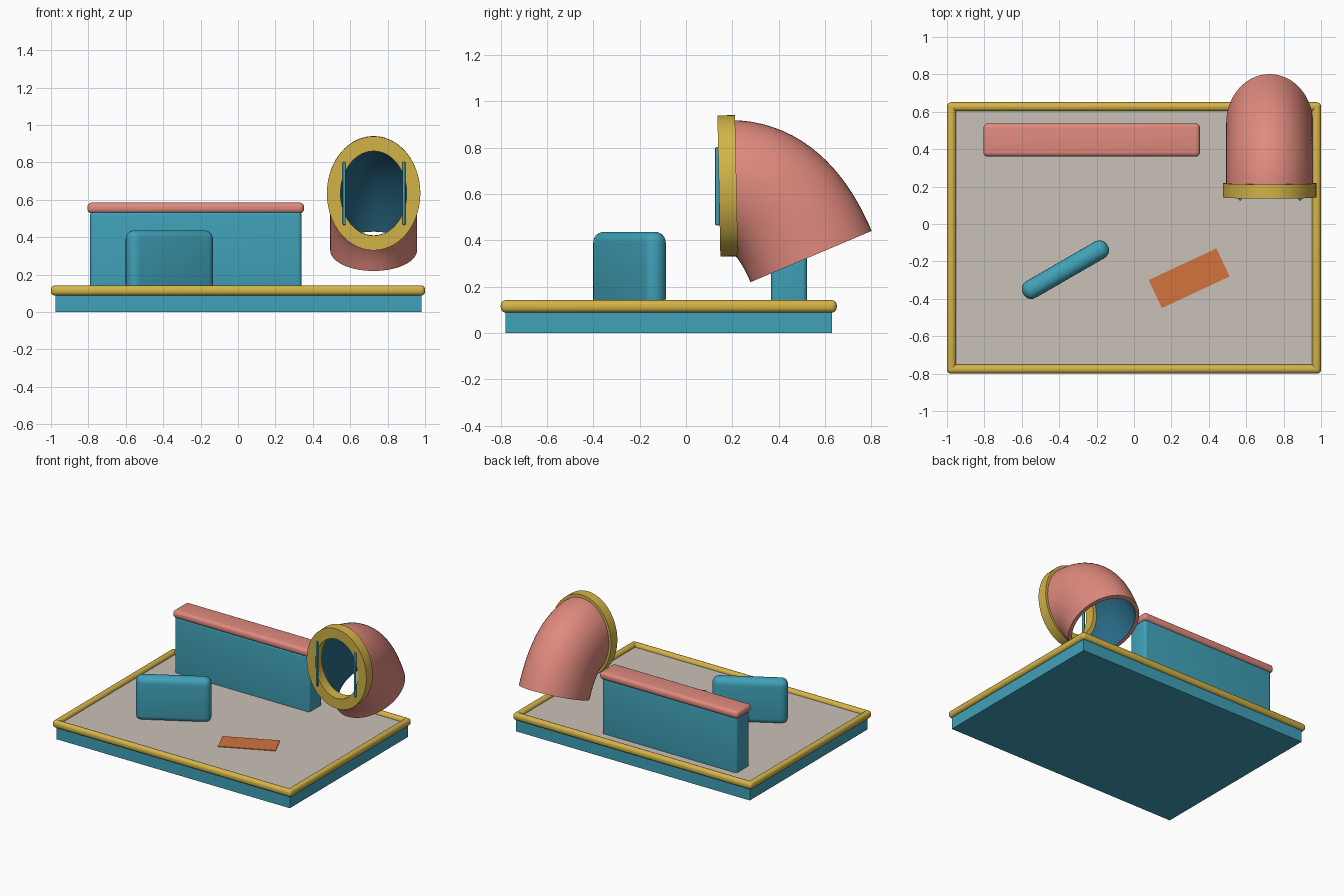
import bpy, bmesh, math
from mathutils import Vector

if "Cube" in bpy.data.objects:
    bpy.data.objects.remove(bpy.data.objects["Cube"])


def material(name, rgb):
    lin = [((c / 255 + 0.055) / 1.055) ** 2.4 for c in rgb]
    m = bpy.data.materials.new(name)
    m.diffuse_color = (*lin, 1)
    m.use_nodes = True
    m.node_tree.nodes["Principled BSDF"].inputs["Base Color"].default_value = m.diffuse_color
    return m


teal = material("teal", (64, 161, 184))
pink = material("coral pink", (224, 138, 126))
gold = material("mustard", (212, 180, 72))
stone = material("warm grey", (202, 193, 183))
orange = material("orange", (212, 116, 62))
deep = material("deep blue", (42, 108, 137))


def finish(name, bm, mats, smooth=True):
    bmesh.ops.recalc_face_normals(bm, faces=bm.faces)
    me = bpy.data.meshes.new(name)
    bm.to_mesh(me)
    bm.free()
    ob = bpy.data.objects.new(name, me)
    bpy.context.collection.objects.link(ob)
    for m in mats:
        me.materials.append(m)
    if smooth:
        bpy.ops.object.select_all(action='DESELECT')
        ob.select_set(True)
        bpy.context.view_layer.objects.active = ob
        bpy.ops.object.shade_smooth_by_angle(angle=math.radians(35))
    return ob


def box(name, lo, hi, mat, bevel=0, turn=0):
    bm = bmesh.new()
    bmesh.ops.create_cube(bm, size=1)
    for v in bm.verts:
        v.co = Vector([v.co[i] * (hi[i] - lo[i]) for i in range(3)])
    if bevel:
        bmesh.ops.bevel(bm, geom=bm.edges[:], offset=bevel, segments=5,
                        profile=0.5, affect='EDGES')
    ob = finish(name, bm, [mat], bevel > 0)
    ob.location = [(a + b) / 2 for a, b in zip(lo, hi)]
    ob.rotation_euler.z = math.radians(turn)
    return ob


def loft(name, loops, mats, inner_rows=()):
    """Closed tube of rings; rows listed in inner_rows get the second material."""
    bm = bmesh.new()
    rings = [[bm.verts.new(p) for p in loop] for loop in loops]
    n = len(rings[0])
    for r in range(len(rings)):
        a, b = rings[r], rings[(r + 1) % len(rings)]
        for i in range(n):
            f = bm.faces.new((a[i], a[(i + 1) % n], b[(i + 1) % n], b[i]))
            f.material_index = int(r in inner_rows)
    return finish(name, bm, mats)


# Base tray with floor and rounded rim
box("base", (-0.975, -0.78, 0), (0.98, 0.63, 0.11), teal)
box("floor", (-0.97, -0.775, 0.108), (0.975, 0.625, 0.116), stone)
for side, y in (("front", -0.776), ("back", 0.627)):
    box(side + "_rim", (-1, y - 0.024, 0.088), (1, y + 0.024, 0.142), gold, 0.0225)
for side, x in (("left", -0.976), ("right", 0.976)):
    box(side + "_rim", (x - 0.024, -0.8, 0.088), (x + 0.024, 0.651, 0.142), gold, 0.0225)

# Long wall with coping, small angled wall, floor plate
box("long_wall", (-0.79, 0.367, 0.10), (0.34, 0.523, 0.54), teal, 0.02)
box("wall_cap", (-0.805, 0.36, 0.527), (0.353, 0.538, 0.585), pink, 0.024)
box("small_wall", (-0.627, -0.295, 0.10), (-0.107, -0.193, 0.437), teal, 0.047, 30)
box("floor_plate", (0.095, -0.373, 0.114), (0.495, -0.207, 0.121), orange, 0, 25)

# Bent pipe: elliptical section swept along a curve, with a lining
CX, SEG, STEPS = 0.725, 56, 18
p0, p1, p2 = Vector((0.19, 0.635)), Vector((0.411, 0.635)), Vector((0.54, 0.33))


def section(t, rx, rz):
    c = (1 - t) ** 2 * p0 + 2 * t * (1 - t) * p1 + t * t * p2
    d = ((1 - t) * (p1 - p0) + t * (p2 - p1)).normalized()
    up = Vector((-d.y, d.x))
    out = []
    for i in range(SEG):
        a = math.tau * i / SEG
        q = c + up * rz * math.sin(a)
        out.append((CX + rx * math.cos(a), q.x, q.y))
    return out


outer = [section(i / STEPS, 0.232, 0.284) for i in range(STEPS + 1)]
inner = [section(i / STEPS, 0.205, 0.255) for i in range(STEPS, -1, -1)]
loft("bent_pipe", outer + inner, [pink, deep], range(STEPS + 1, 2 * STEPS + 1))


# Collar around the pipe mouth
def ellipse(y, rx, rz):
    return [(rx * math.cos(math.tau * i / SEG), y, rz * math.sin(math.tau * i / SEG))
            for i in range(SEG)]


collar = loft("pipe_collar", [ellipse(-0.038, 0.25, 0.305), ellipse(0.038, 0.25, 0.305),
                              ellipse(0.038, 0.177, 0.226), ellipse(-0.038, 0.177, 0.226)],
              [gold])
collar.location = (CX, 0.18, 0.635)
collar.rotation_euler.x = math.radians(1.2)

# Two thin bars in front of the mouth
for side, x in (("left", 0.568), ("right", 0.887)):
    box(side + "_bar", (x - 0.008, 0.126, 0.465), (x + 0.008, 0.145, 0.803), teal, 0.006)
